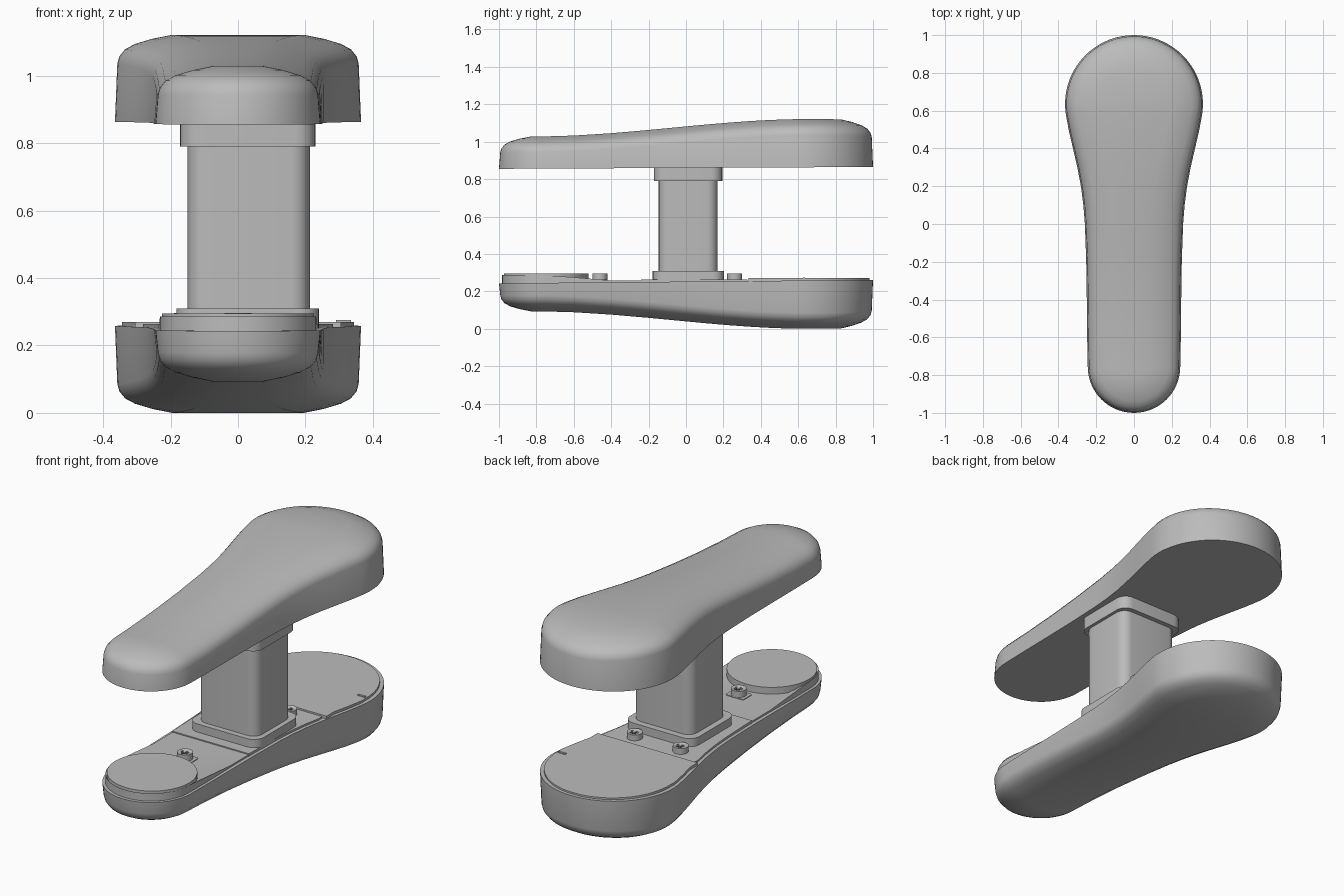
import bpy, bmesh, math
from mathutils import Vector

cube = bpy.data.objects.get("Cube")
if cube:
    bpy.data.objects.remove(cube)

grey = bpy.data.materials.new("mid_grey")
grey.use_nodes = True
COLOUR = (0.5, 0.5, 0.5, 1)
grey.diffuse_color = COLOUR
grey.node_tree.nodes["Principled BSDF"].inputs["Base Color"].default_value = COLOUR


def finish(bm, name, angle=35):
    bmesh.ops.recalc_face_normals(bm, faces=bm.faces)
    mesh = bpy.data.meshes.new(name)
    bm.to_mesh(mesh)
    bm.free()
    obj = bpy.data.objects.new(name, mesh)
    bpy.context.collection.objects.link(obj)
    mesh.materials.append(grey)
    bpy.ops.object.select_all(action='DESELECT')
    obj.select_set(True)
    bpy.context.view_layer.objects.active = obj
    bpy.ops.object.shade_smooth_by_angle(angle=math.radians(angle))
    return obj


def arc(cy, r, a0, a1, n):
    angles = [math.radians(a0 + (a1 - a0) * i / n) for i in range(n + 1)]
    return [(r * math.cos(a), cy + r * math.sin(a)) for a in angles]


# Half outline of the paddle, from the narrow front tip to the wide back tip
SIDE = [(.248, -.6), (.25, -.4), (.253, -.2), (.26, 0), (.268, .1),
        (.281, .2), (.3, .3), (.323, .4), (.344, .49)]
HALF = arc(-.755, .245, -90, 0, 14) + SIDE + arc(.635, .365, -12, 90, 20)


def half_inset(d, half=HALF):
    pts = []
    for i, (x, y) in enumerate(half):
        if i in (0, len(half) - 1):
            pts.append((0, y + (d if i == 0 else -d)))
            continue
        t = Vector(half[i + 1]) - Vector(half[i - 1])
        t.normalize()
        pts.append((x - t.y * d, y + t.x * d))
    return pts


def loft(name, rings, half=HALF):
    """Each ring is (inset, height function of y); both ends are closed by strips."""
    bm = bmesh.new()
    loops = []
    n = len(half)
    for d, height in rings:
        pts = half_inset(d, half)
        pts += [(-x, y) for x, y in pts[-2:0:-1]]
        loops.append([bm.verts.new((x, y, height(y))) for x, y in pts])
    m = len(loops[0])
    for a, b in zip(loops, loops[1:]):
        for i in range(m):
            j = (i + 1) % m
            bm.faces.new((a[i], a[j], b[j], b[i]))
    for loop in (loops[0], loops[-1]):
        for i in range(n - 1):
            quad = [loop[i], loop[i + 1], loop[(m - i - 1) % m], loop[(m - i) % m]]
            bm.faces.new(list(dict.fromkeys(quad)))
    return finish(bm, name)


def smooth(a, b, v):
    t = min(max((v - a) / (b - a), 0), 1)
    return t * t * (3 - 2 * t)


def crown(y):
    return 1.028 + .093 * smooth(-.8, .65, y) - .12 * max(y - .7, 0) ** 2


# Upper and lower paddles: drafted wall, rounded shoulder, gentle crown
CROWN = [(.007, .085), (.013, .064), (.03, .043), (.06, .027), (.11, .012), (.17, 0)]


def upper_ring(drop):
    return lambda y: crown(y) - drop


def lower_ring(drop):
    return lambda y: 1.121 - crown(y) + drop


def rim(y):
    return .252 + .009 * y


loft("upper_paddle", [(0, lambda y: .86 + .005 * y)] + [(d, upper_ring(z)) for d, z in CROWN])
loft("lower_paddle", [(0, rim)] + [(d, lower_ring(z)) for d, z in CROWN])


# Inlaid deck plates, split across the paddle
def section(y0, y1):
    ends = [(0, y0)] if y0 > -1 else []
    pts = [p for p in HALF if y0 < p[1] < y1 or (y0 <= -1 and p[1] <= -.99)]
    inner = [(x - .018, y) if -.6 < y < .6 else (x * .94, .635 + (y - .635) * .95 if y > 0
             else -.755 + (y + .755) * .93) for x, y in pts]
    inner = [(max(x, 0), y) for x, y in inner]
    if y0 > -1:
        inner = [(inner[0][0], y0)] + inner
    if y1 < 1:
        inner = inner + [(inner[-1][0], y1)]
    return inner


def plate(name, y0, y1, z_edge, z_mid):
    """Strip plate with separate edge and inner heights."""
    bm = bmesh.new()
    rows = []
    for x, y in section(y0, y1):
        cols = [(-x, .23), (-x, z_edge(y)), (-x * .8, z_mid(y)), (x * .8, z_mid(y)),
                (x, z_edge(y)), (x, .23)]
        rows.append([bm.verts.new((px, y, z)) for px, z in cols])
    for a, b in zip(rows, rows[1:]):
        for i in range(6):
            j = (i + 1) % 6
            bm.faces.new((a[i], a[j], b[j], b[i]))
    bm.faces.new(rows[0])
    bm.faces.new(rows[-1])
    bmesh.ops.remove_doubles(bm, verts=bm.verts, dist=.0001)
    finish(bm, name, 30)


def ramp(y):
    return .258 + .028 * smooth(-.42, -.74, y)


plate("front_deck", -1, -.24, ramp, lambda y: .258)
plate("middle_deck", -.24, .33, lambda y: .264, lambda y: .264)
plate("back_deck", .335, 1, lambda y: .27, lambda y: .27)


def rounded_box(name, x0, x1, y0, y1, z0, z1, r):
    bm = bmesh.new()
    bmesh.ops.create_cube(bm, size=1)
    for v in bm.verts:
        v.co = ((x0 + x1) / 2 + v.co.x * (x1 - x0), (y0 + y1) / 2 + v.co.y * (y1 - y0),
                (z0 + z1) / 2 + v.co.z * (z1 - z0))
    upright = [e for e in bm.edges if abs(e.verts[0].co.z - e.verts[1].co.z) > .001]
    if r:
        bmesh.ops.bevel(bm, geom=upright, offset=r, segments=6, profile=.5, affect='EDGES')
    return finish(bm, name)


def cylinder(name, x, y, z0, z1, r, sides):
    bm = bmesh.new()
    bmesh.ops.create_cone(bm, cap_ends=True, segments=sides, radius1=r, radius2=r, depth=z1 - z0)
    bmesh.ops.translate(bm, verts=bm.verts, vec=(x, y, (z0 + z1) / 2))
    return finish(bm, name)


# Square post with its upper collar and lower flange
rounded_box("post", -.149, .213, -.146, .168, .26, .83, .055)
rounded_box("upper_collar", -.172, .23, -.172, .194, .79, .867, .06)
rounded_box("lower_flange", -.183, .24, -.178, .204, .24, .309, .06)

# Round front pad
cylinder("front_pad", 0, -.748, .23, .295, .226, 64)

# Cross-head screws
for k, (x, y) in enumerate([(0, -.46), (.13, .26), (-.15, .26)]):
    head = cylinder(f"screw_{k + 1}", x, y, .24, .296, .04, 28)
    for w, h in ((.021, .006), (.006, .021)):
        cutter = rounded_box("screw_slot_cutter", x - w, x + w, y - h, y + h, .286, .31, 0)
        cutter.hide_render = True
        cutter.hide_set(True)
        cut = head.modifiers.new("slot", 'BOOLEAN')
        cut.operation = 'DIFFERENCE'
        cut.object = cutter

# Small seat beside the front screw and index mark on the back deck
rounded_box("screw_seat", -.055, .055, -.5, -.42, .25, .262, .01)
rounded_box("index_mark", .29, .335, .625, .637, .262, .275, 0)
